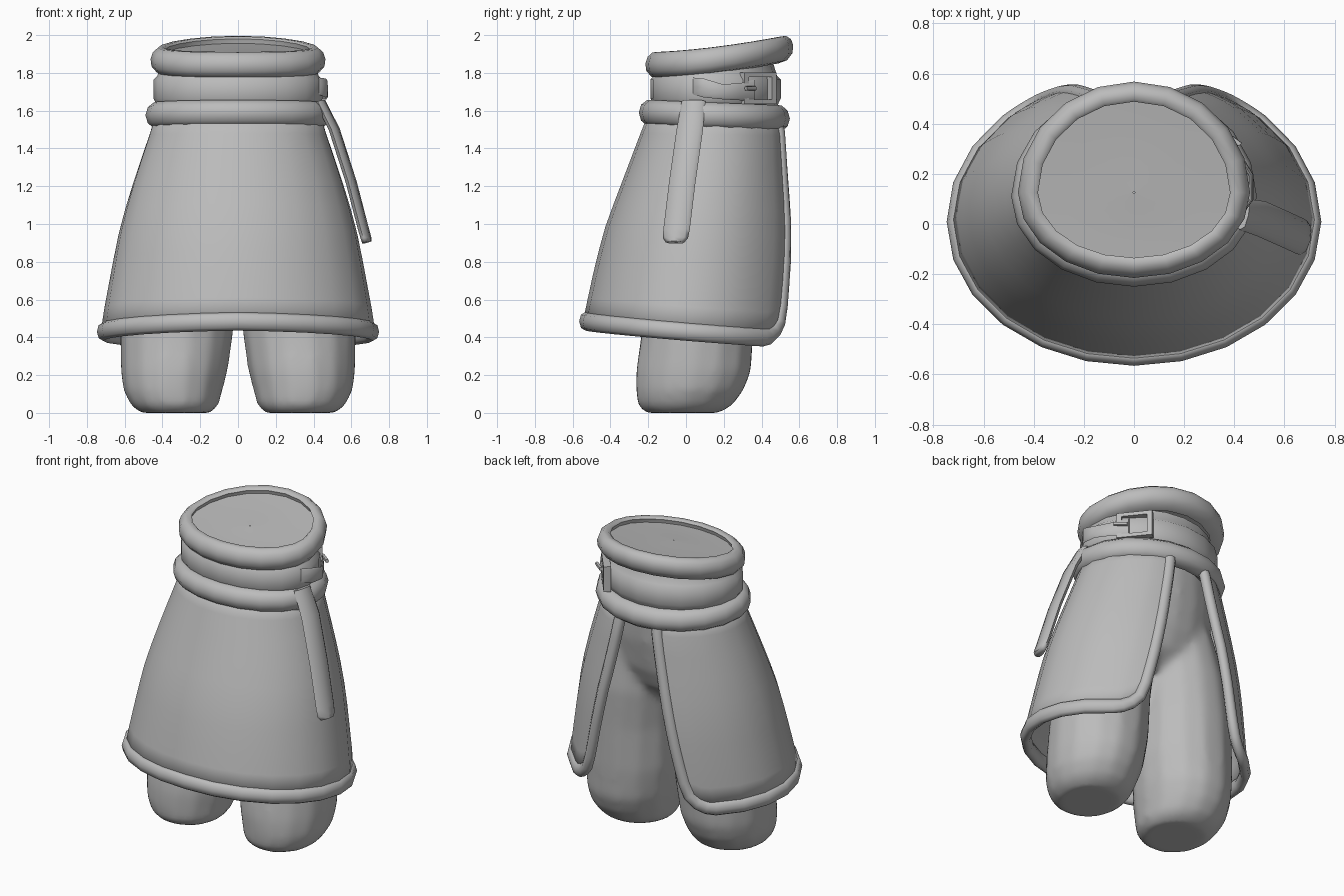
import bpy, bmesh, math
from mathutils import Vector

if "Cube" in bpy.data.objects:
    bpy.data.objects.remove(bpy.data.objects["Cube"])

grey = bpy.data.materials.new("cloth grey")
grey.diffuse_color = (0.5, 0.5, 0.5, 1)
grey.use_nodes = True
grey.node_tree.nodes["Principled BSDF"].inputs["Base Color"].default_value = grey.diffuse_color
SEG = 20


def finish(name, bm, angle=50):
    bmesh.ops.recalc_face_normals(bm, faces=bm.faces)
    me = bpy.data.meshes.new(name)
    bm.to_mesh(me)
    bm.free()
    me.materials.append(grey)
    ob = bpy.data.objects.new(name, me)
    bpy.context.collection.objects.link(ob)
    bpy.ops.object.select_all(action='DESELECT')
    ob.select_set(True)
    bpy.context.view_layer.objects.active = ob
    bpy.ops.object.shade_smooth_by_angle(angle=math.radians(angle))
    return ob


def loft(name, rows, wrap_row=True, wrap_col=False, caps=False, angle=50):
    """Skin a list of equally long point rows."""
    bm = bmesh.new()
    vs = [[bm.verts.new(p) for p in row] for row in rows]
    n, m = len(vs), len(vs[0])
    for i in range(n if wrap_col else n - 1):
        for j in range(m if wrap_row else m - 1):
            a, b = vs[i], vs[(i + 1) % n]
            k = (j + 1) % m
            bm.faces.new((a[j], a[k], b[k], b[j]))
    if caps:
        bm.faces.new(vs[0])
        bm.faces.new(vs[-1])
    return finish(name, bm, angle)


def egg(cx, cy, rx, front, back, z, n=SEG):
    """Oval with different front and back radii."""
    pts = []
    for i in range(n):
        t = math.tau * i / n
        s = math.sin(t)
        pts.append((cx + rx * math.cos(t), cy + (back if s > 0 else front) * s, z))
    return pts


def draped(cy, rx, front, back, grow, zfun, dz):
    """Egg outline whose height follows zfun(y)."""
    return [(x, y, zfun(y) + dz) for x, y, _ in egg(0, cy, rx + grow, front + grow, back + grow, 0)]


def tube(name, path, r, sides=8):
    """Rolled trim along a path, with closed ends."""
    rows = []
    for i, p in enumerate(path):
        d = (path[min(i + 1, len(path) - 1)] - path[max(i - 1, 0)]).normalized()
        out = Vector((p.x, p.y - 0.1, 0))
        out = (out - d * out.dot(d)).normalized()
        side = d.cross(out)
        wide = 1.5 - 0.4 * abs(d.z)
        rows.append([p + r * (math.cos(t) * out + wide * math.sin(t) * side)
                     for t in (math.tau * k / sides for k in range(sides))])
    return loft(name, rows, caps=True, angle=80)


def lerp_table(table, z):
    for a, b in zip(table, table[1:]):
        if z <= b[0]:
            t = max(0, (z - a[0]) / (b[0] - a[0]))
            return [u + (v - u) * t for u, v in zip(a[1:], b[1:])]
    return table[-1][1:]


# Skirt: flared shell, open at the back; rows of z, half width, front y, back y, widest y
SKIRT = [(0.35, 0.725, -0.555, 0.565, 0.0), (0.5, 0.705, -0.53, 0.575, 0.01),
         (0.8, 0.65, -0.465, 0.575, 0.04), (1.0, 0.61, -0.41, 0.565, 0.06),
         (1.25, 0.535, -0.315, 0.535, 0.09), (1.5, 0.45, -0.22, 0.51, 0.11),
         (1.6, 0.42, -0.18, 0.48, 0.11)]


def skirt_point(u, v):
    """u: -1..1 from one back edge round the front to the other; v: 0 hem, 1 top."""
    gap = 0.29 + 0.22 * (1 - v) ** 1.2
    a = u * (math.pi - gap)
    tilt = 0.44 + 0.045 * math.cos(a) - 0.01 * abs(math.sin(a))
    corner = max(0, (abs(u) - 0.9) / 0.1)
    hem = tilt + 0.17 * (1 - math.sqrt(1 - min(corner, 1) ** 2))
    z = hem + (1.6 - hem) * v
    rx, front, back, cy = lerp_table(SKIRT, z)
    c = math.cos(a)
    return Vector((rx * math.sin(a), cy - c * (cy - front if c > 0 else back - cy), z))


US = [-1, -0.985, -0.96, -0.93] + [-0.9 + 0.1 * i for i in range(19)] + [0.93, 0.96, 0.985, 1]
VS = [i / 9 for i in range(10)]
skirt = loft("skirt", [[skirt_point(u, v) for u in US] for v in VS], wrap_row=False)
solid = skirt.modifiers.new("thickness", 'SOLIDIFY')
solid.thickness = 0.025
solid.offset = 0

# Rolled trim down both back edges and along the hem
hem_path = ([skirt_point(-1, v) for v in reversed(VS)] + [skirt_point(u, 0) for u in US[1:-1]]
            + [skirt_point(1, v) for v in VS])
tube("skirt_trim", hem_path, 0.033)

# Legs: stout columns; rows of z, centre x, centre y, radius x, radius y
LEG = [(0.0, 0.33, -0.02, 0.19, 0.2), (0.04, 0.335, -0.005, 0.235, 0.255),
       (0.12, 0.345, 0.02, 0.265, 0.29), (0.22, 0.338, 0.04, 0.285, 0.31),
       (0.42, 0.325, 0.06, 0.302, 0.302), (0.7, 0.31, 0.07, 0.295, 0.30),
       (0.95, 0.27, 0.09, 0.28, 0.29), (1.2, 0.22, 0.11, 0.23, 0.25),
       (1.4, 0.17, 0.13, 0.2, 0.2)]
parts = [loft("leg", [egg(side * cx, cy, rx, ry, ry, z, 14) for z, cx, cy, rx, ry in LEG], caps=True)
         for side in (1, -1)]

# Hips, fused with the legs into one smooth body
hips = loft("hips_and_legs", [egg(0, cy, rx, ry, ry, z) for z, cy, rx, ry in
                              ((0.92, 0.1, 0.2, 0.12), (1.02, 0.11, 0.36, 0.22),
                               (1.15, 0.11, 0.43, 0.275), (1.35, 0.12, 0.43, 0.305),
                               (1.58, 0.13, 0.4, 0.31))], caps=True)
for p in parts:
    p.select_set(True)
bpy.ops.object.join()
fuse = hips.modifiers.new("fuse", 'REMESH')
fuse.mode = 'VOXEL'
fuse.voxel_size = 0.025
fuse.use_smooth_shade = True
relax = hips.modifiers.new("relax", 'SMOOTH')
relax.factor = 0.5
relax.iterations = 8

# Lower padded roll
rows = []
for i in range(10):
    a = math.tau * i / 10
    rows.append(draped(0.11, 0.425, 0.295, 0.375, 0.065 * math.cos(a),
                       lambda y: 1.59 - 0.04 * max(0, y + 0.25), 0.072 * math.sin(a)))
loft("lower_roll", rows, wrap_col=True, angle=80)


# Upper roll: round outside, steep inner wall, higher at the back
def collar_z(y):
    return 1.84 + 0.09 * max(0, (y + 0.2) / 0.74) ** 1.6


PROFILE = [(-0.01, -0.07), (0.035, -0.062), (0.063, -0.03), (0.068, 0.01), (0.056, 0.045),
           (0.03, 0.068), (0.0, 0.07), (-0.012, 0.06), (-0.002, 0.03), (0.0, -0.03)]
loft("upper_roll", [draped(0.125, 0.395, 0.272, 0.375, g, collar_z, dz) for g, dz in PROFILE],
     wrap_col=True, angle=60)

# Lid just below the rim of the upper roll, following its slope
lid_rows = []
for k in (1, 0.75, 0.5, 0.25, 0.01):
    lid_rows.append([(x, y, collar_z(y) + 0.035 + 0.01 * (1 - k))
                     for x, y, _ in egg(0, 0.125, 0.395 * k, 0.272 * k, 0.375 * k, 0)])
loft("top_lid", lid_rows, angle=60)

# Belt between the rolls
loft("belt", [egg(0, 0.11, 0.447 - d, 0.298 - d, 0.392 - d, z) for z, d in
              ((1.56, 0.045), (1.645, 0.01), (1.665, 0), (1.765, 0), (1.785, 0.02), (1.85, 0.04))],
     caps=True)


def slab(name, spine, normal, thick, angle=50):
    """Flat strap with rounded edges from (centre, half-width vector) stations."""
    rows = []
    for c, w in spine:
        c, w, t = Vector(c), Vector(w), Vector(normal).normalized() * thick / 2
        rows.append([c - w, c - w * 0.75 + t * 0.8, c + t, c + w * 0.75 + t * 0.8,
                     c + w, c + w * 0.75 - t * 0.8, c - t, c - w * 0.75 - t * 0.8])
    return loft(name, rows, caps=True, angle=angle)


# Hanging strap on the right side
w = Vector((0.015, 0.07, 0.0))
slab("hanging_strap", [((0.435, 0.04, 1.65), w * 0.9), ((0.51, 0.02, 1.5), w),
                       ((0.60, -0.02, 1.22), w), ((0.665, -0.05, 0.97), w),
                       ((0.678, -0.056, 0.925), w * 0.95), ((0.683, -0.058, 0.903), w * 0.7)],
     (0.95, -0.2, 0.3), 0.046, 70)


# Folded belt end leading into the buckle, following the belt outline
def on_belt(t, lift, z):
    s = math.sin(t)
    return Vector(((0.447 + lift) * math.cos(t), 0.11 + ((0.392 if s > 0 else 0.298) + lift) * s, z))


slab("belt_end", [(on_belt(t, lift, z), (0, 0, h)) for t, lift, z, h in
                  ((-0.25, -0.005, 1.73, 0.045), (-0.05, 0.02, 1.72, 0.05),
                   (0.2, 0.03, 1.70, 0.04), (0.45, 0.01, 1.70, 0.045), (0.7, 0.0, 1.71, 0.055))],
     (0.95, 0.3, 0), 0.02)

# Square buckle frame and pin
out = Vector((0.78, 0.62, 0)).normalized()
along, up = Vector((-out.y, out.x, 0)), Vector((0, 0, 1))
centre = on_belt(0.78, 0.0, 1.718)
rows = []
for h, d in ((1, -0.03), (1, 0.014), (0.72, 0.014), (0.72, -0.03)):
    rows.append([centre + along * sx * h * 0.108 + up * sz * h * 0.083 + out * d
                 for sx, sz in ((-1, -1), (1, -1), (1, 1), (-1, 1))])
loft("buckle_frame", rows, wrap_col=True, angle=30)
slab("buckle_pin", [(centre - along * 0.12 + out * 0.04, up * 0.012),
                    (centre - along * 0.04 + out * 0.02, up * 0.012)], out, 0.02)
